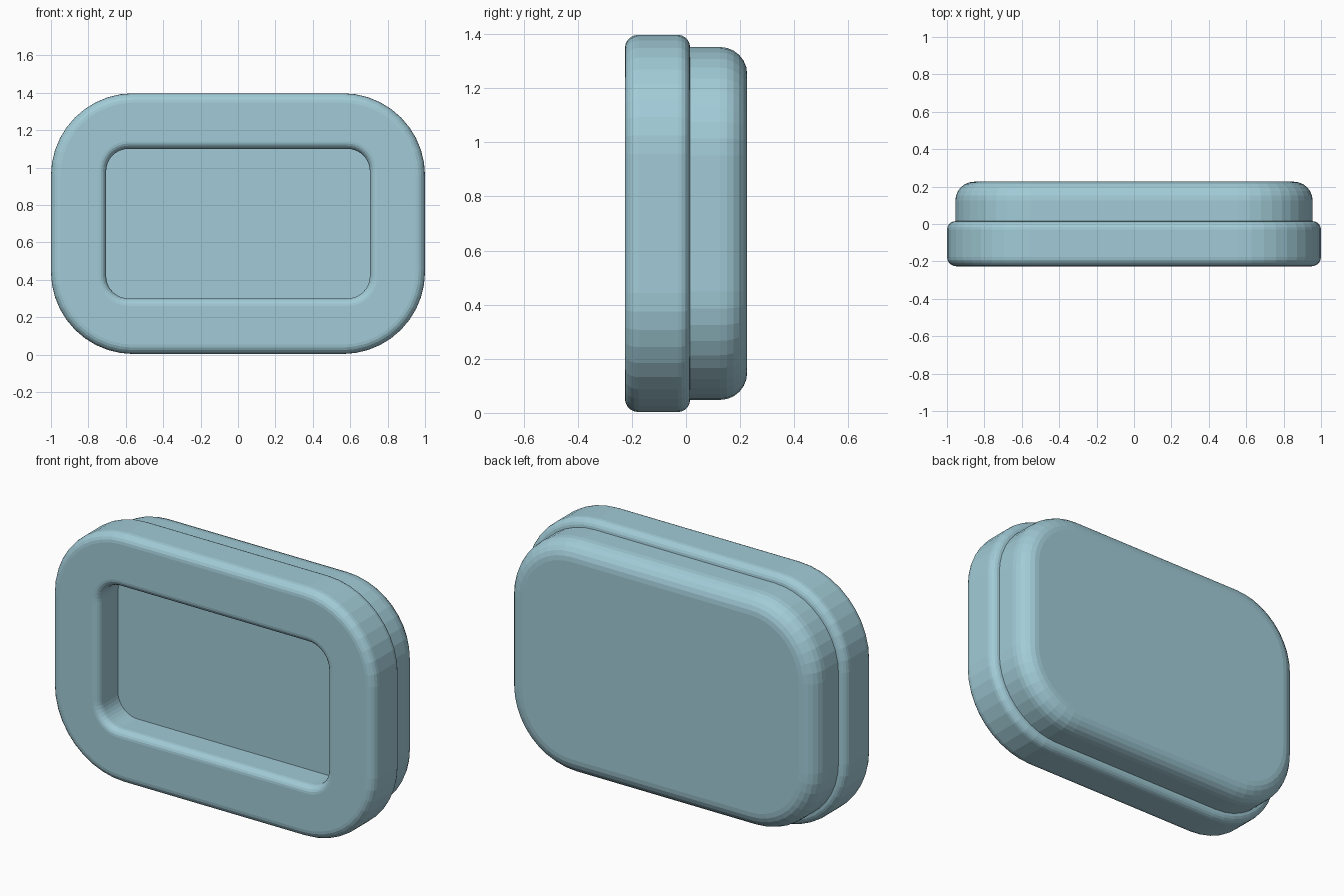
import bpy, bmesh
from math import sin, cos, pi

if "Cube" in bpy.data.objects:
    bpy.data.objects.remove(bpy.data.objects["Cube"])

ZC = 0.70    # height of the centre line
SEG = 10     # facets per rounded corner


def outline(hx, hz, r, y):
    """Rounded rectangle in the xz plane at depth y."""
    pts = []
    for i, (sx, sz) in enumerate([(1, 1), (-1, 1), (-1, -1), (1, -1)]):
        for k in range(SEG + 1):
            a = (i + k / SEG) * pi / 2
            pts.append((sx * (hx - r) + r * cos(a), y, ZC + sz * (hz - r) + r * sin(a)))
    return pts


def loft(name, rings, closed):
    """Skin a list of outlines; either join the last to the first or cap both ends."""
    bm = bmesh.new()
    loops = [[bm.verts.new(p) for p in ring] for ring in rings]
    n = len(loops[0])
    pairs = list(zip(loops, loops[1:]))
    if closed:
        pairs.append((loops[-1], loops[0]))
    else:
        bm.faces.new(loops[0])
        bm.faces.new(loops[-1])
    for a, b in pairs:
        for i in range(n):
            j = (i + 1) % n
            bm.faces.new((a[i], a[j], b[j], b[i]))
    bmesh.ops.recalc_face_normals(bm, faces=bm.faces)
    me = bpy.data.meshes.new(name)
    bm.to_mesh(me)
    bm.free()
    ob = bpy.data.objects.new(name, me)
    bpy.context.collection.objects.link(ob)
    mat = bpy.data.materials.get("pale_blue") or bpy.data.materials.new("pale_blue")
    mat.diffuse_color = (0.36, 0.60, 0.68, 1)
    mat.use_nodes = True
    mat.node_tree.nodes["Principled BSDF"].inputs["Base Color"].default_value = mat.diffuse_color
    me.materials.append(mat)
    return ob


def edge(hx, hz, r, y, b, to_back, steps=5):
    """Rings of an outward rounded edge of radius b ending at depth y.
    Runs from the flat face to the side wall."""
    d = -1 if to_back else 1
    rings = []
    for k in range(steps + 1):
        a = k / steps * pi / 2
        inset = b * (1 - sin(a))
        rings.append(outline(hx - inset, hz - inset, r - inset, y + d * b * (1 - cos(a))))
    return rings


# Front frame: outer wall with soft edges, then the window opening
frame = edge(1.0, 0.697, 0.44, -0.226, 0.05, False)
frame += edge(1.0, 0.697, 0.44, 0.015, 0.045, True)[::-1]
frame.append(outline(0.705, 0.40, 0.12, 0.015))
for k in range(6):
    a = k / 5 * pi / 2
    out = 0.04 * (1 - cos(a))
    frame.append(outline(0.705 + out, 0.40 + out, 0.12 + out, -0.186 - 0.04 * sin(a)))
loft("front_frame", frame, True)

# Back body: fills the window from behind, with a broad rounded rear edge
body = edge(0.955, 0.652, 0.40, -0.055, 0.03, False)
body += edge(0.955, 0.652, 0.40, 0.226, 0.10, True, 6)[::-1]
loft("back_body", body, False)
